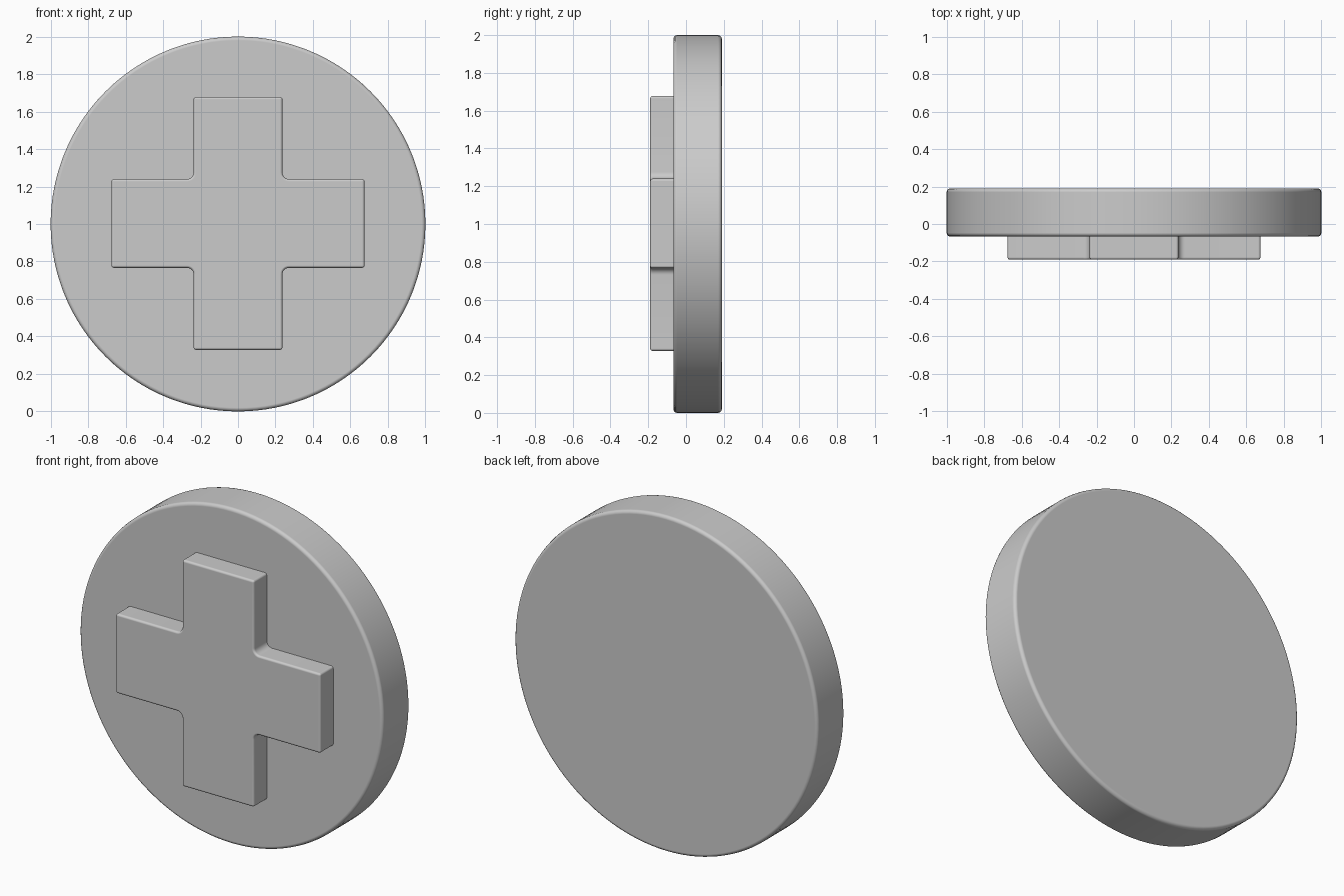
import bpy, bmesh
from math import cos, sin, radians, pi

if "Cube" in bpy.data.objects:
    bpy.data.objects.remove(bpy.data.objects["Cube"])

CENTRE_Z = 1.0


def extruded(name, outline, y_front, y_back, bevel):
    """Solid from a counter-clockwise x/z outline, with softly rounded edges."""
    bm = bmesh.new()
    face = bm.faces.new([bm.verts.new((x, y_front, z + CENTRE_Z)) for x, z in outline])
    back = bmesh.ops.extrude_face_region(bm, geom=[face], use_keep_orig=True)
    for v in back["geom"]:
        if isinstance(v, bmesh.types.BMVert):
            v.co.y = y_back
    bmesh.ops.recalc_face_normals(bm, faces=bm.faces)
    mesh = bpy.data.meshes.new(name)
    bm.to_mesh(mesh)
    bm.free()
    obj = bpy.data.objects.new(name, mesh)
    bpy.context.collection.objects.link(obj)

    mod = obj.modifiers.new("soft_edges", "BEVEL")
    mod.width = bevel
    mod.segments = 3
    mod.limit_method = "ANGLE"
    mod.angle_limit = radians(40)
    mod.harden_normals = True
    bpy.ops.object.select_all(action="DESELECT")
    obj.select_set(True)
    bpy.context.view_layer.objects.active = obj
    bpy.ops.object.shade_smooth_by_angle(angle=radians(40))
    return obj


# Round disc
N = 128
circle = [(cos(2 * pi * i / N), sin(2 * pi * i / N)) for i in range(N)]
extruded("disc", circle, -0.067, 0.19, 0.02)

# Raised plus shape: one quarter with a filleted inner corner, turned four times
REACH, HALF, FILLET = 0.675, 0.237, 0.035
c = HALF + FILLET
quarter = [(REACH, HALF)]
quarter += [(c + FILLET * cos(radians(a)), c + FILLET * sin(radians(a)))
            for a in range(270, 179, -15)]
quarter.append((HALF, REACH))

plus = []
for _ in range(4):
    plus += quarter
    quarter = [(-z, x) for x, z in quarter]
cross = extruded("raised_cross", plus, -0.19, -0.04, 0.013)
cross.location.z = 0.003
